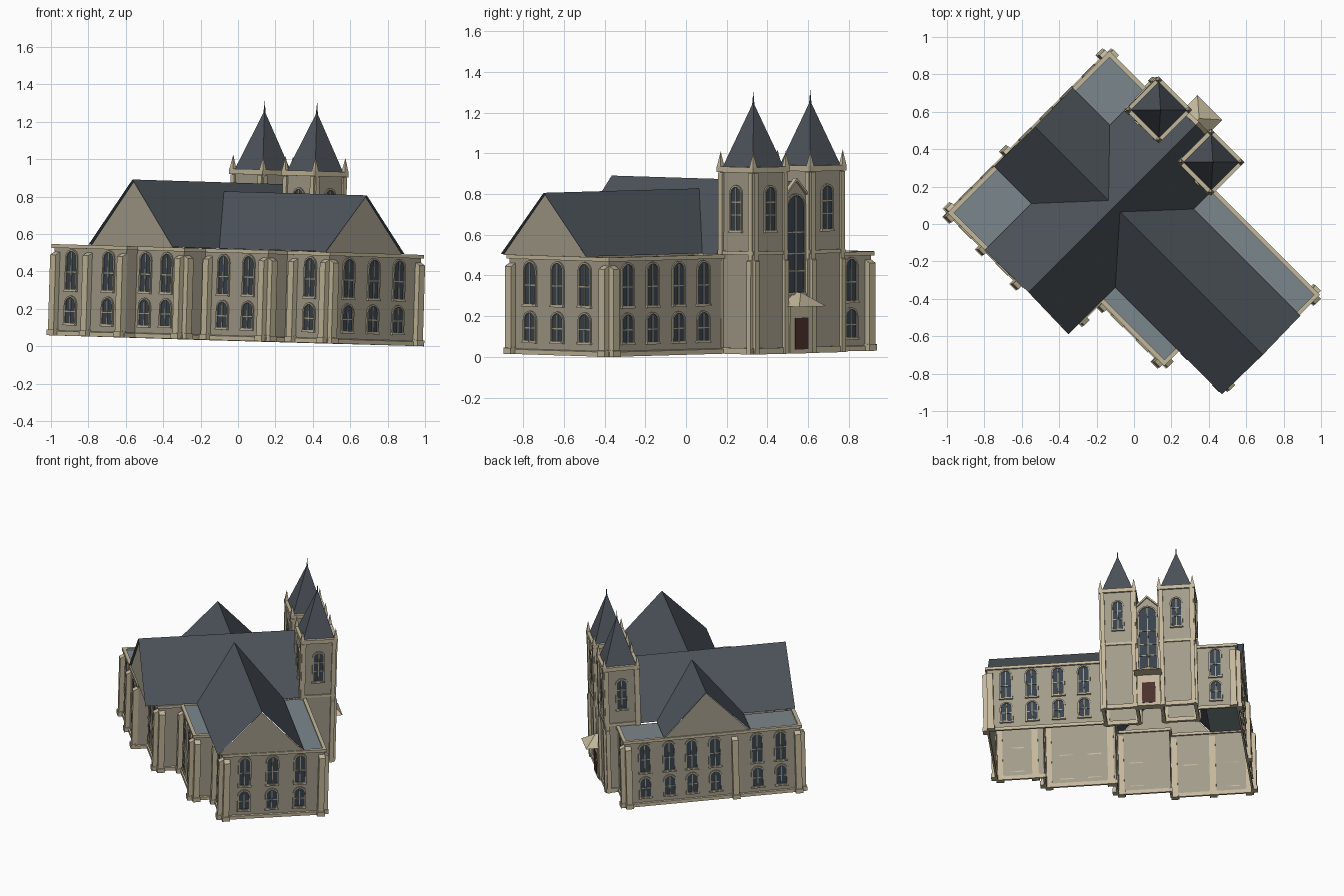
import bpy, bmesh, math
from mathutils import Matrix, Vector

if "Cube" in bpy.data.objects:
    bpy.data.objects.remove(bpy.data.objects["Cube"])

COLORS = {"stone": (.36, .33, .25), "trim": (.55, .48, .33), "slate": (.075, .088, .105),
          "flat": (.2, .24, .26), "glass": (.04, .055, .07), "wood": (.07, .03, .025)}
mats = {}
for key, c in COLORS.items():
    mats[key] = bpy.data.materials.new(key)
    mats[key].diffuse_color = (*c, 1)

# The plan is drawn in (u, v): u runs to the tower front, v to the long wing.
# The whole building is turned 45 degrees and leans very slightly.
PLACE = (Matrix.Translation((0, 0, .5285)) @ Matrix.Rotation(math.radians(45), 4, 'Z')
         @ Matrix.Rotation(.02, 4, 'X') @ Matrix.Rotation(.022, 4, 'Y')
         @ Matrix.Translation((0, 0, -.5)))
parts = {}


def add(name, mat, pts, faces):
    bm = parts.setdefault(name, (mat, bmesh.new()))[1]
    vs = [bm.verts.new((u, -v, z)) for u, v, z in pts]
    for f in faces:
        bm.faces.new([vs[i] for i in f])


BOX = [(0, 1, 3, 2), (4, 6, 7, 5), (0, 4, 5, 1), (2, 3, 7, 6), (0, 2, 6, 4), (1, 5, 7, 3)]


def plain(u, v, z):
    return (u, v, z)


def box(name, mat, f, x, y, z, slope=0):
    pts = [f(a, b, c - (slope if c == z[1] and b == y[1] else 0)) for a in x for b in y for c in z]
    add(name, mat, pts, BOX)


def frame(axis, s, pos, a=0):
    """Wall coordinates: t along the wall, d outward, z up."""
    if axis == 'u':
        return lambda t, d, z: (pos + s * d, a + t, z)
    return lambda t, d, z: (a + t, pos + s * d, z)


def arch(w, z0, z1, n=8):
    r = w / 2
    top = [(r * math.cos(math.pi * i / n), z1 - r + r * math.sin(math.pi * i / n)) for i in range(n + 1)]
    return [(r, z0)] + top + [(-r, z0)]


def window(f, w, z0, z1, bars=(.45,)):
    inner, outer = arch(w, z0, z1), arch(w + .02, z0 - .01, z1 + .01)
    n = len(inner)
    add("window_glass", "glass", [f(t, .003, z) for t, z in inner], [range(n)])
    pts = ([f(t, .003, z) for t, z in inner] + [f(t, .009, z) for t, z in inner]
           + [f(t, .009, z) for t, z in outer] + [f(t, 0, z) for t, z in outer])
    add("window_frames", "stone", pts, [(k * n + i, k * n + (i + 1) % n, (k + 1) * n + (i + 1) % n, (k + 1) * n + i)
                                        for k in range(3) for i in range(n)])
    box("window_bars", "stone", f, (-.003, .003), (.002, .007), (z0, z1 - .004))
    for b in bars:
        z = z0 + b * (z1 - z0)
        box("window_bars", "stone", f, (-w / 2, w / 2), (.002, .007), (z - .003, z + .003))
    box("window_sills", "trim", f, (-w / 2 - .012, w / 2 + .012), (0, .014), (z0 - .014, z0 - .005))


def buttress(f, h=.45, w=.042, d=.032):
    box("buttresses", "trim", f, (-w / 2, w / 2), (-.005, d), (0, h), d * .6)
    box("buttresses", "trim", f, (-w / 2 - .005, w / 2 + .005), (-.005, d + .006), (0, .035), .005)


# Outer walls: axis, side, plane, start, end, window places, buttress places
WALLS = [
    ('v', -1, -.735, -.65, .55, (.416, .249, .095, -.065, -.353, -.514), (-.63, -.2, .53)),
    ('u', -1, -.65, -.735, -.19, (-.6, -.32), (-.715, -.47, -.21)),
    ('v', 1, -.19, -.65, -.57, (), ()),
    ('u', -1, -.57, -.19, .165, (-.12, .04), (.145,)),
    ('v', 1, .165, -.57, -.41, (), (-.55,)),
    ('u', -1, -.41, .165, .64, (.31, .50), (.2, .62)),
    ('v', 1, .64, -.41, -.265, (), (-.39,)),
    ('u', -1, -.265, .64, .96, (.82,), (.7, .94)),
    ('v', 1, .96, -.265, .425, (-.12, .07, .26), (-.245, .405)),
    ('u', 1, .425, .165, .96, (.834, .66, .48, .307), (.94,)),
    ('u', 1, .55, -.735, -.46, (-.595,), (-.715,)),
]
for axis, s, pos, a0, a1, wins, butts in WALLS:
    f = frame(axis, s, pos)
    add("walls", "stone", [f(a0, 0, 0), f(a1, 0, 0), f(a1, 0, .48), f(a0, 0, .48)], [range(4)])
    box("plinth", "trim", f, (a0 - .01, a1 + .01), (-.004, .01), (0, .028), .005)
    box("cornice", "trim", f, (a0 - .012, a1 + .012), (-.012, .012), (.468, .488))
    for w in wins:
        g = frame(axis, s, pos, w)
        window(g, .07, .25, .452)
        window(g, .07, .07, .205)
    for b in butts:
        buttress(frame(axis, s, pos, b))

# Flat roofs beside the pitched ones
for u0, u1, v0, v1 in [(-.65, .55, -.735, -.46), (.27, .425, .165, .96), (-.41, -.3, .165, .64)]:
    add("flat_roofs", "flat", [(u0, v0, .478), (u1, v0, .478), (u1, v1, .478), (u0, v1, .478)], [range(4)])


def gable_roof(name, g, half, top, eave, ridge, ends):
    """g maps (along, across, z); eave and ridge are ranges along the roof."""
    e = .49
    for s in (-1, 1):
        add(name, "slate", [g(eave[0], s * half, e), g(eave[1], s * half, e),
                            g(ridge[1], 0, top), g(ridge[0], 0, top)], [range(4)])
    for a in ends:
        add(name + "_gables", "stone", [g(a, -half + .008, e - .004), g(a, half - .008, e - .004),
                                        g(a, 0, top - .008)], [range(3)])


# Nave and the two cross wings, which stop in the valleys of the nave roof
gable_roof("nave_roof", lambda a, c, z: (a, -.148 + c, z), .318, .845, (-.665, .6), (-.665, .61), (-.652,))
cross = lambda a, c, z: (-.014 + c, a, z)
gable_roof("short_wing_roof", cross, .297, .797, (-.748, -.46), (-.748, -.185), (-.738,))
gable_roof("long_wing_roof", cross, .297, .797, (.165, .976), (-.11, .976), (.966,))


def pyramid(name, mat, u, v, z0, h, r):
    pts = [(u + a * r, v + b * r, z0) for a, b in ((-1, -1), (1, -1), (1, 1), (-1, 1))] + [(u, v, z0 + h)]
    add(name, mat, pts, [(0, 1, 4), (1, 2, 4), (2, 3, 4), (3, 0, 4), (3, 2, 1, 0)])


# Twin towers
H, TU = .115, .516
for tv in (-.346, .05):
    for axis, s in (('u', 1), ('u', -1), ('v', 1), ('v', -1)):
        f = frame(axis, s, (TU if axis == 'u' else tv) + s * H, tv if axis == 'u' else TU)
        add("tower_walls", "stone", [f(-H, 0, 0), f(H, 0, 0), f(H, 0, .91), f(-H, 0, .91)], [range(4)])
        for z0, z1, d in ((0, .03, .01), (.488, .506, .008), (.892, .92, .012)):
            box("tower_bands", "trim", f, (-H - d, H + d), (-.012, d), (z0, z1))
        for t in (-1, 1):
            e = sorted((t * (H + .002), t * (H - .026)))
            box("tower_buttresses", "trim", f, e, (-.004, .018), (0, .47), .012)
            box("tower_buttresses", "trim", f, e, (-.004, .011), (.46, .89))
        window(f, .065, .61, .82, (.35, .65))
    for a in (-1, 1):
        for b in (-1, 1):
            pyramid("tower_pinnacles", "trim", TU + a * .113, tv + b * .113, .92, .075, .013)
    pyramid("spires", "slate", TU, tv, .915, .32, .107)
    pyramid("spire_needles", "slate", TU, tv, 1.21, .08, .005)

# Entrance bay between the towers
mid = frame('u', 1, .61, -.148)
add("entrance_bay", "stone", [mid(-.085, 0, 0), mid(.085, 0, 0), mid(.085, 0, .775), mid(0, 0, .855),
                              mid(-.085, 0, .775)], [range(5)])
window(mid, .115, .3, .775, (.22, .4, .62))
for s in (-1, 1):
    add("bay_coping", "trim", [mid(s * .085, d, .765 + h) for d, h in ((-.01, 0), (.014, 0), (.014, .014), (-.01, .014))]
        + [mid(0, d, .848 + h) for d, h in ((-.01, 0), (.014, 0), (.014, .014), (-.01, .014))],
        [(0, 1, 5, 4), (1, 2, 6, 5), (2, 3, 7, 6), (3, 0, 4, 7)])

# Porch with hipped roof and door
box("porch", "trim", mid, (-.078, .078), (-.01, .045), (0, .235))
box("door", "wood", mid, (-.045, .045), (.03, .048), (.02, .175))
add("porch_roof", "trim", [mid(-.094, 0, .232), mid(.094, 0, .232), mid(.094, .123, .232), mid(-.094, .123, .232),
                           mid(0, .04, .3), mid(0, 0, .3)],
    [(0, 1, 2, 3), (2, 3, 4), (1, 2, 4, 5), (3, 0, 5, 4), (0, 1, 5)])

# Turn every part into an object
for name, (mat, bm) in parts.items():
    bmesh.ops.remove_doubles(bm, verts=bm.verts, dist=1e-5) if name == "walls" else None
    bmesh.ops.recalc_face_normals(bm, faces=bm.faces)
    me = bpy.data.meshes.new(name)
    bm.to_mesh(me)
    bm.free()
    me.materials.append(mats[mat])
    ob = bpy.data.objects.new(name, me)
    ob.matrix_world = PLACE
    bpy.context.collection.objects.link(ob)

for m in bpy.data.materials:
    if m.users and not m.is_grease_pencil:
        m.use_nodes = True
        m.node_tree.nodes["Principled BSDF"].inputs["Base Color"].default_value = m.diffuse_color
